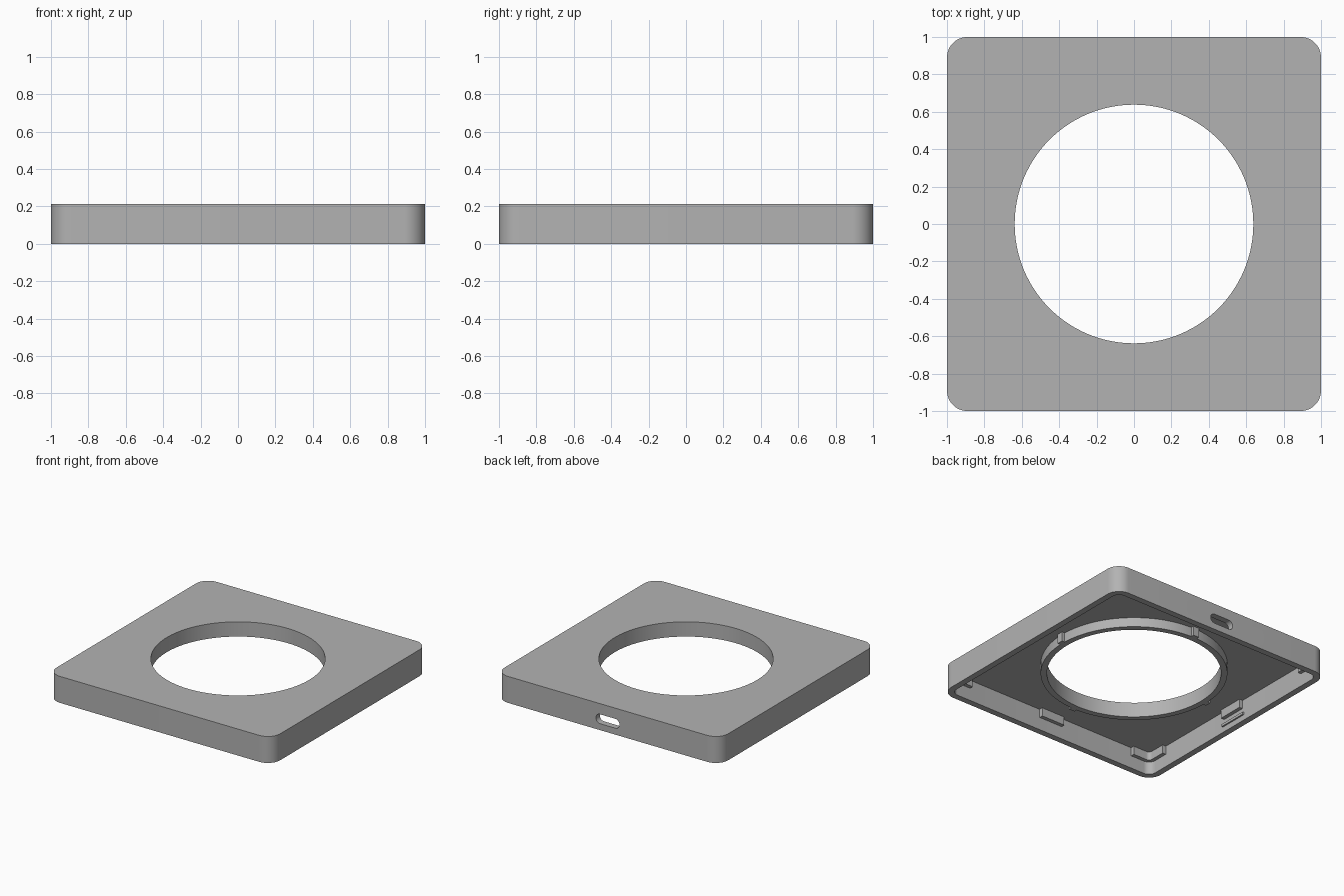
import bpy, bmesh
from math import sin, cos, pi
from mathutils import Matrix

HEIGHT, CEILING, LEDGE = 0.214, 0.171, 0.095
WALL, CORNER, HOLE, RING = 0.05, 0.11, 0.638, 0.684

old = bpy.data.objects.get("Cube")
if old:
    bpy.data.objects.remove(old)

GREY = (0.45, 0.45, 0.45, 1)
grey = bpy.data.materials.new("plain grey")
grey.use_nodes = True
grey.diffuse_color = GREY
grey.node_tree.nodes["Principled BSDF"].inputs["Base Color"].default_value = GREY


def arc(cx, cy, r, start, end, steps):
    angles = [start + (end - start) * i / steps for i in range(steps + 1)]
    return [(cx + r * cos(a), cy + r * sin(a)) for a in angles]


def circle(r, steps=128):
    return arc(0, 0, r, 0, 2 * pi, steps)[:-1]


def rounded_rect(hx, hy, r, steps=12):
    points = []
    for i, (sx, sy) in enumerate([(1, 1), (-1, 1), (-1, -1), (1, -1)]):
        points += arc(sx * (hx - r), sy * (hy - r), r, i * pi / 2, (i + 1) * pi / 2, steps)
    return points


def prism(name, outline, low, high, matrix=Matrix()):
    """Extrude a closed outline from low to high, then place it."""
    bm = bmesh.new()
    base = bm.faces.new([bm.verts.new((x, y, low)) for x, y in outline])
    top = bmesh.ops.extrude_face_region(bm, geom=[base])["geom"]
    verts = [v for v in top if isinstance(v, bmesh.types.BMVert)]
    bmesh.ops.translate(bm, verts=verts, vec=(0, 0, high - low))
    bmesh.ops.remove_doubles(bm, verts=bm.verts[:], dist=1e-5)
    bmesh.ops.transform(bm, matrix=matrix, verts=bm.verts[:])
    bmesh.ops.recalc_face_normals(bm, faces=bm.faces[:])
    mesh = bpy.data.meshes.new(name)
    bm.to_mesh(mesh)
    bm.free()
    mesh.materials.append(grey)
    obj = bpy.data.objects.new(name, mesh)
    bpy.context.collection.objects.link(obj)
    return obj


def select(obj):
    bpy.ops.object.select_all(action='DESELECT')
    obj.select_set(True)
    bpy.context.view_layer.objects.active = obj


def cut(obj, cutter):
    mod = obj.modifiers.new("cut", 'BOOLEAN')
    mod.operation, mod.solver, mod.object = 'DIFFERENCE', 'EXACT', cutter
    select(obj)
    bpy.ops.object.modifier_apply(modifier=mod.name)
    bpy.data.objects.remove(cutter)


def turn(quarter):
    return Matrix.Rotation(quarter * pi / 2, 4, 'Z')


def block(name, x0, x1, half_width, z0, z1, quarter):
    outline = [(x0, -half_width), (x1, -half_width), (x1, half_width), (x0, half_width)]
    return prism(name, outline, z0, z1, turn(quarter))


# Hollow cover, open below, with the round opening and the port in the back wall
inner = 1 - WALL
cover = prism("cover", rounded_rect(1, 1, CORNER), 0, HEIGHT)
cut(cover, prism("cavity", rounded_rect(inner, inner, CORNER - WALL), -0.1, CEILING))
cut(cover, prism("opening", circle(HOLE), -0.1, 0.4))
upright = Matrix.Translation((0, 0, 0.09)) @ Matrix.Rotation(pi / 2, 4, 'X')
cut(cover, prism("port", rounded_rect(0.105, 0.038, 0.037), -1.1, -0.9, upright))

# Collar around the opening
collar = prism("collar", circle(RING), LEDGE, CEILING)
cut(collar, prism("collar_bore", circle(HOLE), 0, 0.3))

# Small ribs on the collar
parts = [cover, collar]
for q in range(4):
    parts.append(block(f"collar_rib_{q}", RING - 0.02, RING + 0.025, 0.025, LEDGE, CEILING, q))

# Ledges on the right, front and left walls
DEPTH = 0.03
for q, side in ((0, "left"), (2, "right"), (3, "front")):
    parts.append(block(f"{side}_ledge", inner - DEPTH, inner, 0.105, LEDGE + 0.008, CEILING, q))

# Thin snap ridges below the side ledges
for q, side in ((0, "left"), (2, "right")):
    parts.append(block(f"{side}_snap_ridge", inner - 0.012, inner, 0.12, 0.045, 0.065, q))

# Ledges wrapping the four inner corners
r = CORNER - WALL
c = inner - r
reach = inner - 0.18
outer_edge = [(inner, reach)] + arc(c, c, r, 0, pi / 2, 8) + [(reach, inner)]
inner_edge = [(reach, inner - DEPTH)] + arc(c, c, r - DEPTH, pi / 2, 0, 8) + [(inner - DEPTH, reach)]
for q in range(4):
    parts.append(prism(f"corner_ledge_{q}", outer_edge + inner_edge, LEDGE + 0.008, CEILING, turn(q)))

for obj in parts:
    select(obj)
    bpy.ops.object.shade_smooth_by_angle()
